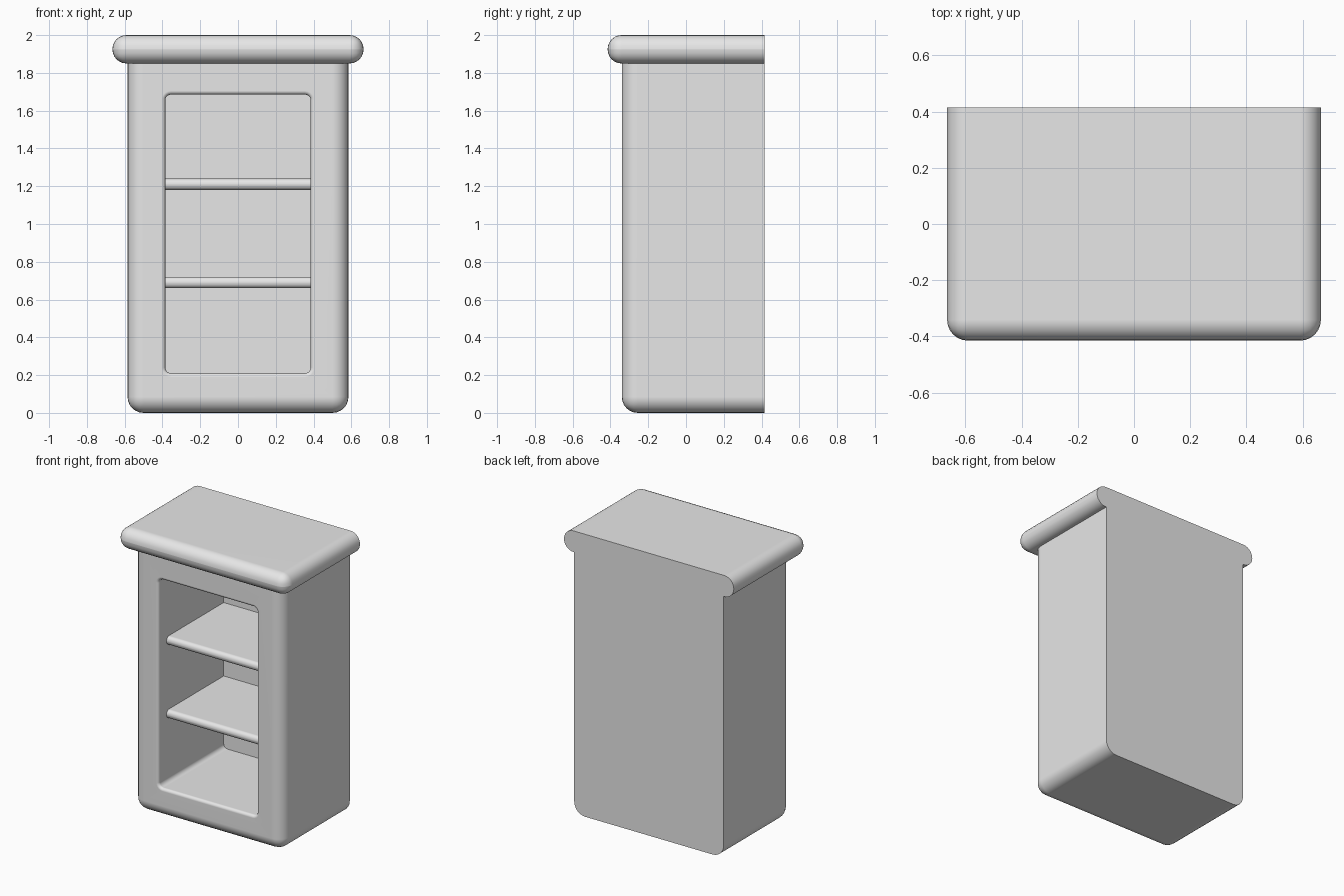
import bpy, bmesh, math

cube = bpy.data.objects.get("Cube")
if cube:
    bpy.data.objects.remove(cube, do_unlink=True)

FRONT, BACK = -0.34, 0.415

grey = bpy.data.materials.new("plain grey")
grey.use_nodes = True
grey.diffuse_color = (0.8, 0.8, 0.8, 1)
grey.node_tree.nodes["Principled BSDF"].inputs["Base Color"].default_value = (0.8, 0.8, 0.8, 1)


def add_object(name, bm):
    bmesh.ops.recalc_face_normals(bm, faces=bm.faces)
    mesh = bpy.data.meshes.new(name)
    bm.to_mesh(mesh)
    bm.free()
    mesh.materials.append(grey)
    obj = bpy.data.objects.new(name, mesh)
    bpy.context.collection.objects.link(obj)
    return obj


def smooth(obj):
    bpy.ops.object.select_all(action="DESELECT")
    obj.select_set(True)
    bpy.context.view_layer.objects.active = obj
    bpy.ops.object.shade_smooth_by_angle(angle=math.radians(35))
    weighted = obj.modifiers.new("even shading", "WEIGHTED_NORMAL")
    weighted.keep_sharp = True


def rounded_box(name, half_x, y0, y1, z0, z1, radius, segments, rule):
    """Box whose edges are rounded wherever rule(edge midpoint) holds."""
    bm = bmesh.new()
    bmesh.ops.create_cube(bm, size=1)
    for v in bm.verts:
        v.co = (v.co.x * 2 * half_x,
                y0 if v.co.y < 0 else y1,
                z0 if v.co.z < 0 else z1)
    edges = [e for e in bm.edges if rule((e.verts[0].co + e.verts[1].co) / 2)]
    bmesh.ops.bevel(bm, geom=edges, offset=radius, offset_type="OFFSET",
                    segments=segments, profile=0.5, affect="EDGES")
    return add_object(name, bm)


def opening_ring(bm, y, grow):
    """Rounded rectangle of the opening, enlarged by grow."""
    r = 0.03 + grow
    cx, top, bottom = 0.355, 1.655, 0.24
    corners = [(cx, top), (-cx, top), (-cx, bottom), (cx, bottom)]
    ring = []
    for i, (x, z) in enumerate(corners):
        for k in range(6):
            a = math.pi / 2 * (i + k / 5)
            ring.append(bm.verts.new((x + r * math.cos(a), y, z + r * math.sin(a))))
    return ring


# Cabinet body: front and bottom edges rounded, back and top left square
body = rounded_box("cabinet_body", 0.585, FRONT, BACK, 0, 1.9, 0.085, 6,
                   lambda m: m.y < BACK - 0.01 and m.z < 1.89)

# Recess with a softly rounded rim
rim = 0.02
bm = bmesh.new()
steps = [math.pi / 2 * k / 4 for k in range(5)]
rings = [opening_ring(bm, 0.39, 0)]
rings += [opening_ring(bm, FRONT + rim - rim * math.sin(a), rim * (1 - math.cos(a))) for a in steps]
rings.append(opening_ring(bm, FRONT - 0.05, rim))
for a, b in zip(rings, rings[1:]):
    for i in range(len(a)):
        j = (i + 1) % len(a)
        bm.faces.new((a[i], a[j], b[j], b[i]))
bm.faces.new(rings[0])
bm.faces.new(rings[-1])
cutter = add_object("recess_cutter", bm)
cutter.hide_render = True

cut = body.modifiers.new("recess", "BOOLEAN")
cut.operation = "DIFFERENCE"
cut.solver = "EXACT"
cut.object = cutter
bpy.context.view_layer.objects.active = body
bpy.ops.object.modifier_apply(modifier=cut.name)
bpy.data.objects.remove(cutter, do_unlink=True)
smooth(body)

# Overhanging top slab, fully rounded on the front and both sides
smooth(rounded_box("top_slab", 0.665, -0.415, BACK, 1.85, 2, 0.074, 6,
                   lambda m: m.y < BACK - 0.01))

# Two shelves with rounded front edges
for name, z in (("lower_shelf", 0.66), ("upper_shelf", 1.18)):
    smooth(rounded_box(name, 0.395, -0.25, 0.4, z, z + 0.06, 0.028, 5,
                       lambda m: m.y < -0.24 and abs(m.x) < 0.01))
